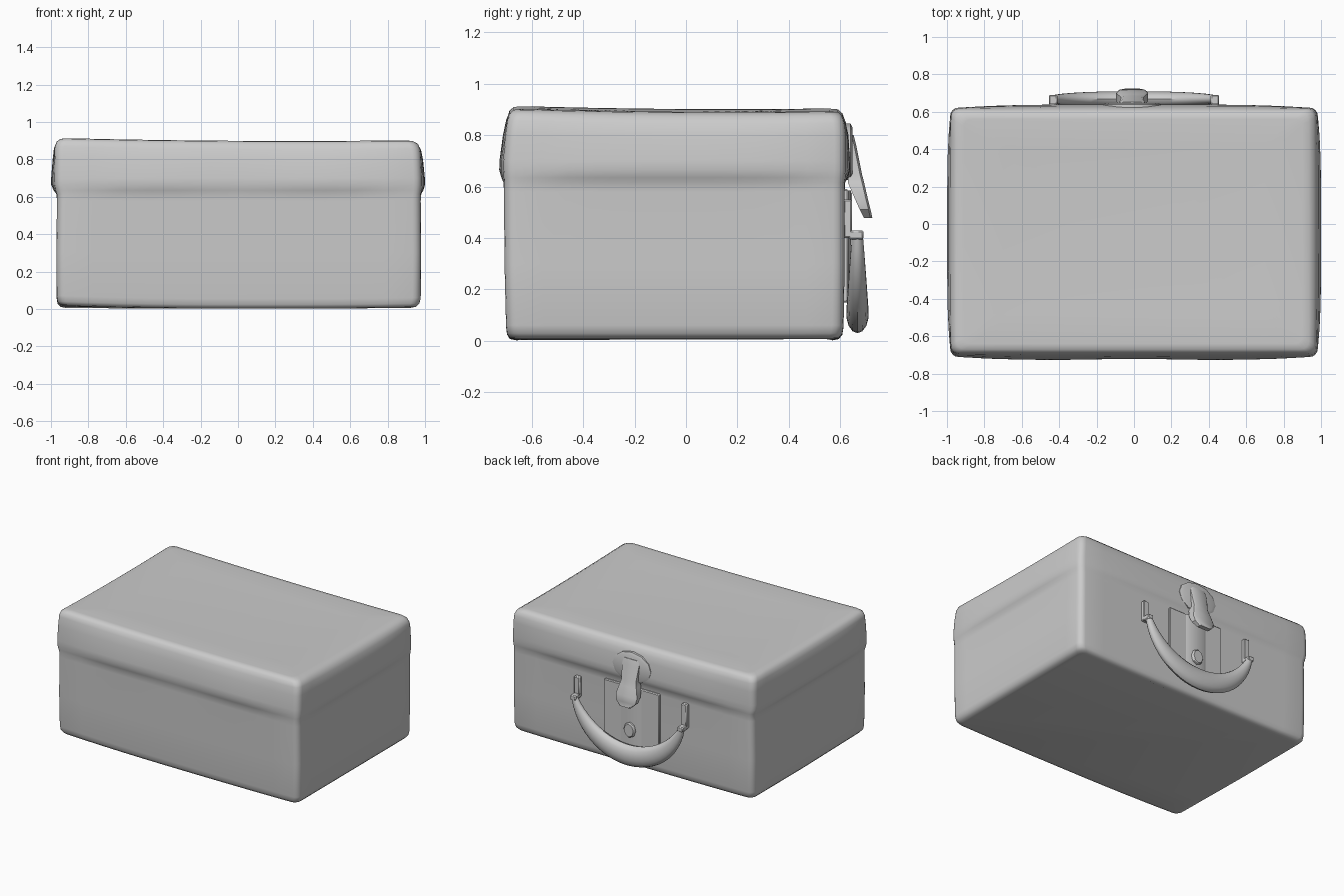
import bpy, bmesh, math

if "Cube" in bpy.data.objects:
    bpy.data.objects.remove(bpy.data.objects["Cube"])

grey = bpy.data.materials.new("plain_grey")
grey.diffuse_color = (0.6, 0.6, 0.6, 1)
grey.use_nodes = True
grey.node_tree.nodes["Principled BSDF"].inputs["Base Color"].default_value = grey.diffuse_color


def finish(name, bm, angle=40):
    bmesh.ops.recalc_face_normals(bm, faces=bm.faces[:])
    me = bpy.data.meshes.new(name)
    bm.to_mesh(me)
    bm.free()
    me.materials.append(grey)
    ob = bpy.data.objects.new(name, me)
    bpy.context.collection.objects.link(ob)
    bpy.ops.object.select_all(action='DESELECT')
    ob.select_set(True)
    bpy.context.view_layer.objects.active = ob
    bpy.ops.object.shade_smooth_by_angle(angle=math.radians(angle))
    return ob


def loft(name, rings, angle=40):
    """Skin a list of equally long point rings and cap both ends."""
    bm = bmesh.new()
    vs = [[bm.verts.new(p) for p in r] for r in rings]
    n = len(rings[0])
    for a, b in zip(vs, vs[1:]):
        for i in range(n):
            j = (i + 1) % n
            bm.faces.new((a[i], a[j], b[j], b[i]))
    bm.faces.new(vs[0])
    bm.faces.new(vs[-1])
    return finish(name, bm, angle)


def box(name, x0, x1, y0, y1, z0, z1, bevel=0.006):
    bm = bmesh.new()
    bmesh.ops.create_cube(bm, size=1)
    for v in bm.verts:
        v.co = ((x0 + x1) / 2 + v.co.x * (x1 - x0),
                (y0 + y1) / 2 + v.co.y * (y1 - y0),
                (z0 + z1) / 2 + v.co.z * (z1 - z0))
    bmesh.ops.bevel(bm, geom=bm.edges[:], offset=bevel, segments=1, affect='EDGES')
    return finish(name, bm)


def case_ring(z, x0, x1, y0, y1, r, warp, bulge):
    """Rounded rectangle with subdivided sides that bulge between the corners."""
    pts = []
    corners = [(x1 - r, y1 - r), (x0 + r, y1 - r), (x0 + r, y0 + r), (x1 - r, y0 + r)]
    for k, (cx, cy) in enumerate(corners):
        for i in range(5):
            a = math.pi / 2 * (k + i / 4)
            pts.append((cx + r * math.cos(a), cy + r * math.sin(a)))
        nx, ny = corners[(k + 1) % 4]
        a = math.pi / 2 * (k + 1)
        for i in range(1, 12):
            t = i / 12
            push = r + bulge * (1 - (2 * t - 1) ** 4)
            if k == 2:    # front side dips slightly in its middle
                push -= 0.4 * bulge * math.cos(math.pi * (t - 0.5)) ** 8
            pts.append((cx + (nx - cx) * t + push * math.cos(a),
                        cy + (ny - cy) * t + push * math.sin(a)))
    return [(x, y, z + warp(x, y)) for x, y in pts]


# Case: lower box, soft seam, slightly overhanging lid
def bottom_warp(x, y):
    lift = 0.018 * max(-x, 0) ** 2 * max(-y, 0)
    return 0.006 * abs(x) ** 3 + lift


def top_warp(x, y):
    return 0.010 * x * x - 0.006 * x + 0.018 * y * y - 0.006 * y - 0.014


def no_warp(x, y):
    return 0


sections = [
    (0.002, -0.925, 0.925, -0.66, 0.57, 0.04, bottom_warp, 0),
    (0.007, -0.95, 0.953, -0.685, 0.595, 0.045, bottom_warp, 0),
    (0.024, -0.965, 0.970, -0.696, 0.608, 0.045, bottom_warp, 0),
    (0.055, -0.970, 0.977, -0.700, 0.613, 0.045, bottom_warp, 0),
    (0.30, -0.971, 0.979, -0.706, 0.617, 0.045, no_warp, 0),
    (0.58, -0.968, 0.977, -0.708, 0.617, 0.045, no_warp, 0.0),
    (0.615, -0.969, 0.978, -0.708, 0.617, 0.045, no_warp, 0.002),
    (0.635, -0.976, 0.981, -0.709, 0.620, 0.045, no_warp, 0.010),
    (0.665, -0.982, 0.983, -0.711, 0.622, 0.045, no_warp, 0.017),
    (0.70, -0.983, 0.983, -0.711, 0.622, 0.045, no_warp, 0.016),
    (0.80, -0.981, 0.979, -0.703, 0.622, 0.045, no_warp, 0.010),
    (0.855, -0.979, 0.974, -0.695, 0.617, 0.045, top_warp, 0.005),
    (0.882, -0.970, 0.962, -0.687, 0.608, 0.045, top_warp, 0),
    (0.898, -0.95, 0.935, -0.67, 0.592, 0.045, top_warp, 0),
    (0.902, -0.91, 0.90, -0.64, 0.56, 0.04, top_warp, 0),
    (0.900, -0.70, 0.70, -0.48, 0.40, 0.04, top_warp, 0),
    (0.900, -0.35, 0.35, -0.25, 0.17, 0.04, top_warp, 0),
]
loft("case", [case_ring(*s) for s in sections], 60)

# Carrying handle: crescent, thick in the middle
rings = []
a_max = math.radians(70)
for i in range(25):
    t = i / 12 - 1
    a = t * a_max
    thick = 0.022 + 0.053 * (1 - t * t)
    depth = 0.022 + 0.022 * (1 - t * t)
    cx, cz = 0.43 * math.sin(a) / math.sin(a_max), 0.105 + 0.456 * (1 - math.cos(a))
    ring = []
    for k in range(14):
        b = 2 * math.pi * k / 14
        d = thick * math.cos(b)
        ring.append((cx - d * math.sin(a), 0.667 + depth * math.sin(b), cz + d * math.cos(a)))
    rings.append(ring)
loft("handle", rings)

# Handle brackets: a tab on the case and a foot reaching to the handle
for side, s, top in (("left", -1, 0.58), ("right", 1, 0.55)):
    x0, x1 = sorted((s * 0.41, s * 0.455))
    box("handle_tab_" + side, x0, x1, 0.612, 0.645, 0.40, top)
    box("handle_foot_" + side, x0, x1, 0.632, 0.690, 0.395, 0.43)

# Lock plate with raised centre band
box("lock_plate", -0.225, 0.22, 0.60, 0.632, 0.15, 0.59)
loft("lock_band", [[(0.10, 0.625, z), (0.06, 0.642, z), (-0.06, 0.642, z), (-0.10, 0.625, z)]
                   for z in (0.155, 0.585)], 30)


# Round fittings facing the back
def disc(name, x, z, rx, rz, y0, y1, sides):
    rings = []
    for y, f in ((y0, 1), (y1 - 0.008, 1), (y1, 0.85)):
        rings.append([(x + rx * f * math.cos(2 * math.pi * k / sides), y,
                       z + rz * f * math.sin(2 * math.pi * k / sides)) for k in range(sides)])
    return loft(name, rings)


disc("lock_stud", 0.0, 0.28, 0.045, 0.055, 0.63, 0.662, 8)
disc("hasp_disc", -0.01, 0.735, 0.155, 0.11, 0.615, 0.648, 12)

# Hasp flap: height, inner y, outer y, half width
flap = [(0.80, 0.635, 0.652, 0.06), (0.76, 0.635, 0.662, 0.068), (0.65, 0.632, 0.684, 0.058),
        (0.615, 0.630, 0.693, 0.068), (0.55, 0.658, 0.708, 0.085),
        (0.51, 0.676, 0.718, 0.078), (0.478, 0.692, 0.725, 0.045)]
cx = -0.01
loft("hasp_flap", [[(cx - w, y0, z), (cx + w, y0, z), (cx + w, y1 - 0.008, z),
                    (cx + w - 0.012, y1, z), (cx + 0.012 - w, y1, z), (cx - w, y1 - 0.008, z)]
                   for z, y0, y1, w in flap], 35)
